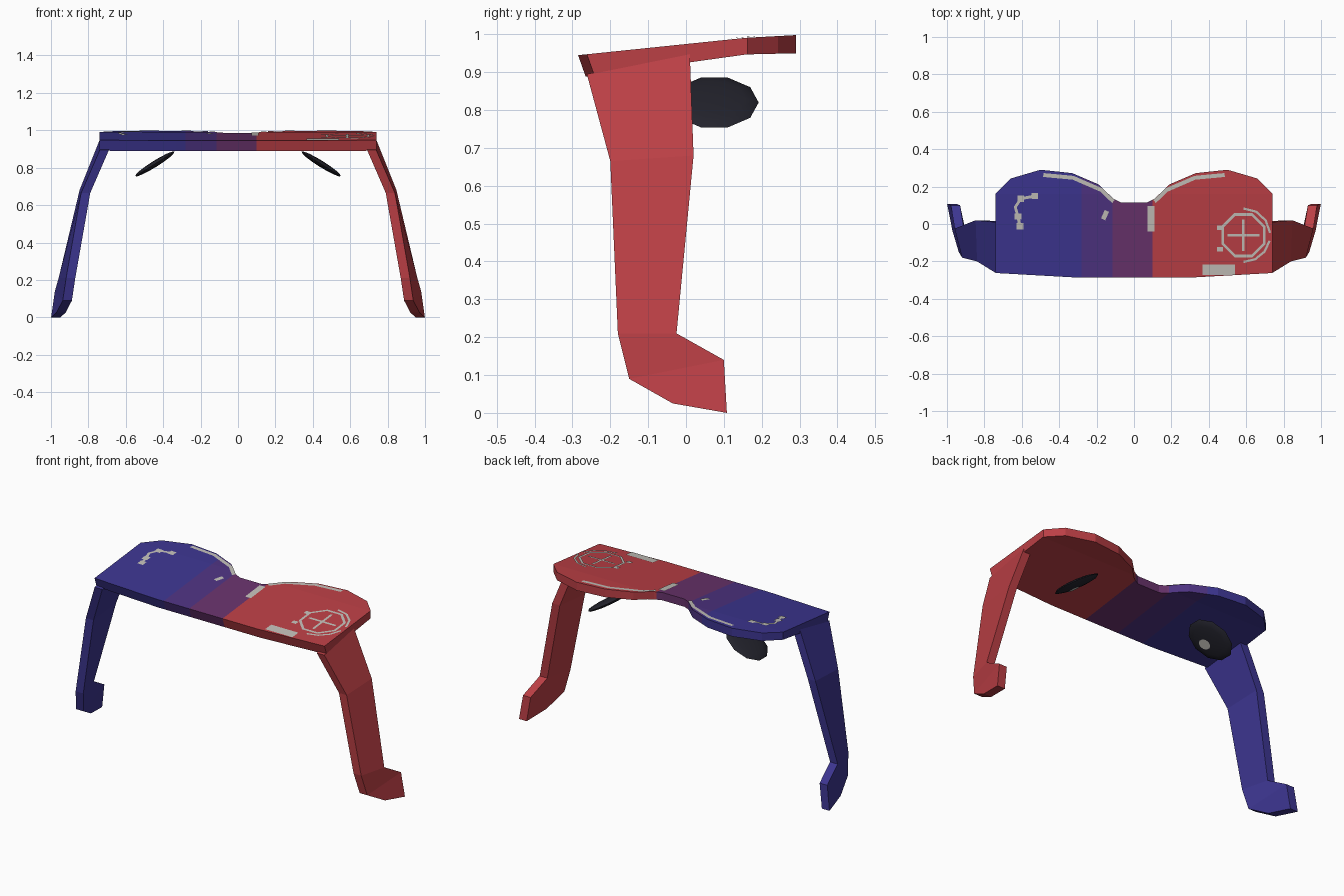
import bpy, bmesh, math
from mathutils import Matrix, Vector

cube = bpy.data.objects.get("Cube")
if cube:
    bpy.data.objects.remove(cube, do_unlink=True)


def material(name, r, g, b):
    m = bpy.data.materials.new(name)
    m.use_nodes = True
    m.diffuse_color = (r, g, b, 1)
    node = next(n for n in m.node_tree.nodes if n.type == 'BSDF_PRINCIPLED')
    node.inputs["Base Color"].default_value = (r, g, b, 1)
    node.inputs["Roughness"].default_value = 0.7
    return m


RED = material("red", 0.5, 0.05, 0.06)
BLUE = material("blue", 0.046, 0.036, 0.28)
INDIGO = material("indigo", 0.075, 0.033, 0.22)
PURPLE = material("purple", 0.14, 0.033, 0.15)
DARK = material("charcoal", 0.017, 0.017, 0.026)
GREY = material("light grey", 0.54, 0.52, 0.48)


def finish(name, bm, *mats, normals=True):
    if normals:
        bmesh.ops.recalc_face_normals(bm, faces=bm.faces)
    me = bpy.data.meshes.new(name)
    bm.to_mesh(me)
    bm.free()
    for m in mats:
        me.materials.append(m)
    ob = bpy.data.objects.new(name, me)
    bpy.context.collection.objects.link(ob)
    return ob


CREASE, FRONT, BACK = 0.16, -0.285, 0.29


def slope(y, front, crease, back):
    if y < CREASE:
        return front + (crease - front) * (y - FRONT) / (CREASE - FRONT)
    return crease + (back - crease) * (y - CREASE) / (BACK - CREASE)


def top_z(y):
    return slope(y, 0.945, 0.991, 0.998)


# Front plate: half outline mirrored, cut into colour bands, thickened
half = [(0.33, -0.285), (0.74, -0.262), (0.74, 0.163), (0.66, 0.243),
        (0.5, 0.29), (0.33, 0.272), (0.19, 0.212), (0.11, 0.135), (0.07, 0.115)]
outline = half + [(-x, y) for x, y in reversed(half)]
bm = bmesh.new()
bm.faces.new([bm.verts.new((x, y, 0)) for x, y in outline])
bands = [-0.28, -0.115, 0.1]
cuts = [((x, 0, 0), (1, 0, 0)) for x in bands] + [((0, CREASE, 0), (0, 1, 0))]
for co, no in cuts:
    bmesh.ops.bisect_plane(bm, geom=bm.verts[:] + bm.edges[:] + bm.faces[:],
                           plane_co=co, plane_no=no, dist=1e-5)
ext = bmesh.ops.extrude_face_region(bm, geom=bm.faces[:])
upper = {g for g in ext["geom"] if isinstance(g, bmesh.types.BMVert)}
for v in bm.verts:
    y = v.co.y
    if v in upper:
        v.co.z = top_z(y)
    else:
        v.co.z = slope(y, 0.888, 0.947, 0.95)
        if y < -0.2:
            v.co.y += 0.02
for f in bm.faces:
    x = f.calc_center_median().x
    f.material_index = sum(x > b for b in bands)
finish("front_plate", bm, BLUE, INDIGO, PURPLE, RED)

# Temples: side profile (y, z, inner x) given a slightly varying thickness
profile = [(-0.262, 0.895, 0.69), (-0.2, 0.665, 0.79), (-0.18, 0.21, 0.87),
           (-0.15, 0.09, 0.888), (-0.035, 0.025, 0.922), (0.108, 0.0, 0.95),
           (0.1, 0.14, 0.93), (-0.025, 0.21, 0.91), (0.02, 0.68, 0.798),
           (0.01, 0.95, 0.69)]
for side, name, mat in ((1, "left_temple", RED), (-1, "right_temple", BLUE)):
    bm = bmesh.new()
    inner = [bm.verts.new((side * x, y, z)) for y, z, x in profile]
    outer = [bm.verts.new((side * (x + 0.049), y, z)) for y, z, x in profile]
    n = len(profile)
    for i in range(n):
        j = (i + 1) % n
        bm.faces.new((inner[i], inner[j], outer[j], outer[i]))
    for ring in (inner, outer):
        for i in range(3):
            a, b, c, d = i, i + 1, n - 2 - i, n - 1 - i
            if i < 2:
                bm.faces.new([ring[k] for k in (a, b, c, d)])
        bm.faces.new([ring[k] for k in (2, 3, 6, 7)])
        bm.faces.new([ring[k] for k in (3, 4, 5, 6)])
    finish(name, bm, mat)

# Nose pads: flattened tilted lenses with a round spot underneath
for side, name in ((1, "left"), (-1, "right")):
    place = (Matrix.Translation((side * 0.445, 0.075, 0.82))
             @ Matrix.Rotation(side * math.radians(32), 4, 'Y'))
    bm = bmesh.new()
    bmesh.ops.create_uvsphere(bm, u_segments=10, v_segments=8, radius=1)
    bmesh.ops.transform(bm, verts=bm.verts,
                        matrix=place @ Matrix.Diagonal((0.13, 0.117, 0.017, 1)))
    pad = finish(name + "_nose_pad", bm, DARK)
    bpy.ops.object.select_all(action='DESELECT')
    pad.select_set(True)
    bpy.context.view_layer.objects.active = pad
    bpy.ops.object.shade_smooth_by_angle(angle=math.radians(40))
    bm = bmesh.new()
    bmesh.ops.create_circle(bm, cap_ends=True, segments=10, radius=0.032)
    bmesh.ops.reverse_faces(bm, faces=bm.faces)
    bmesh.ops.transform(bm, verts=bm.verts,
                        matrix=place @ Matrix.Translation((0, -0.035, -0.018)))
    finish(name + "_pad_spot", bm, GREY, normals=False)


# Painted markings: thin ribbons laid just above the plate
def ribbon(name, points, width, closed=False):
    bm = bmesh.new()
    pts = [Vector(p) for p in points]
    n = len(pts)
    pairs = []
    for i, p in enumerate(pts):
        a = pts[i - 1] if closed or i else p
        b = pts[(i + 1) % n] if closed or i < n - 1 else p
        d = (b - a).normalized()
        off = Vector((-d.y, d.x)) * width / 2
        pairs.append([bm.verts.new((q.x, q.y, top_z(q.y) + 0.003))
                      for q in (p + off, p - off)])
    for i in range(n if closed else n - 1):
        (a, b), (c, d) = pairs[i], pairs[(i + 1) % n]
        bm.faces.new((a, b, d, c))
    finish(name, bm, GREY, normals=False)


def arc(radius, start, end, steps):
    angles = [math.radians(start + (end - start) * i / steps) for i in range(steps + 1)]
    return [(0.585 + radius * math.cos(t), -0.06 + radius * math.sin(t)) for t in angles]


brow = [(0.11, 0.12), (0.175, 0.182), (0.325, 0.247), (0.485, 0.262)]
ribbon("left_brow_line", brow, 0.021)
ribbon("right_brow_line", [(-x, y) for x, y in brow], 0.021)
ribbon("bridge_bar", [(0.092, -0.04), (0.092, 0.095)], 0.037)
ribbon("bridge_dash", [(-0.165, 0.025), (-0.145, 0.07)], 0.025)
ribbon("corner_bar", [(0.365, -0.244), (0.54, -0.244)], 0.055)
ribbon("dial_ring", arc(0.12, 22.5, 337.5, 7), 0.015, closed=True)
ribbon("dial_upper_arc", arc(0.143, 5, 90, 3), 0.012)
ribbon("dial_lower_arc", arc(0.143, -90, -12, 3), 0.012)
ribbon("dial_cross_bar", [(0.5, -0.06), (0.67, -0.06)], 0.014)
ribbon("dial_cross_post", [(0.585, -0.145), (0.585, 0.025)], 0.014)
for i, y in enumerate((-0.02, -0.135)):
    ribbon(f"dial_tick_{i + 1}", [(0.445, y), (0.475, y)], 0.026)

chain = [(-0.53, 0.15), (-0.605, 0.135), (-0.635, 0.09), (-0.62, 0.04), (-0.61, -0.012)]
ribbon("chain_line", chain, 0.016)
for i, k in enumerate((0, 1, 3, 4)):
    x, y = chain[k]
    ribbon(f"chain_dot_{i + 1}", [(x - 0.018, y), (x + 0.018, y)], 0.034)
